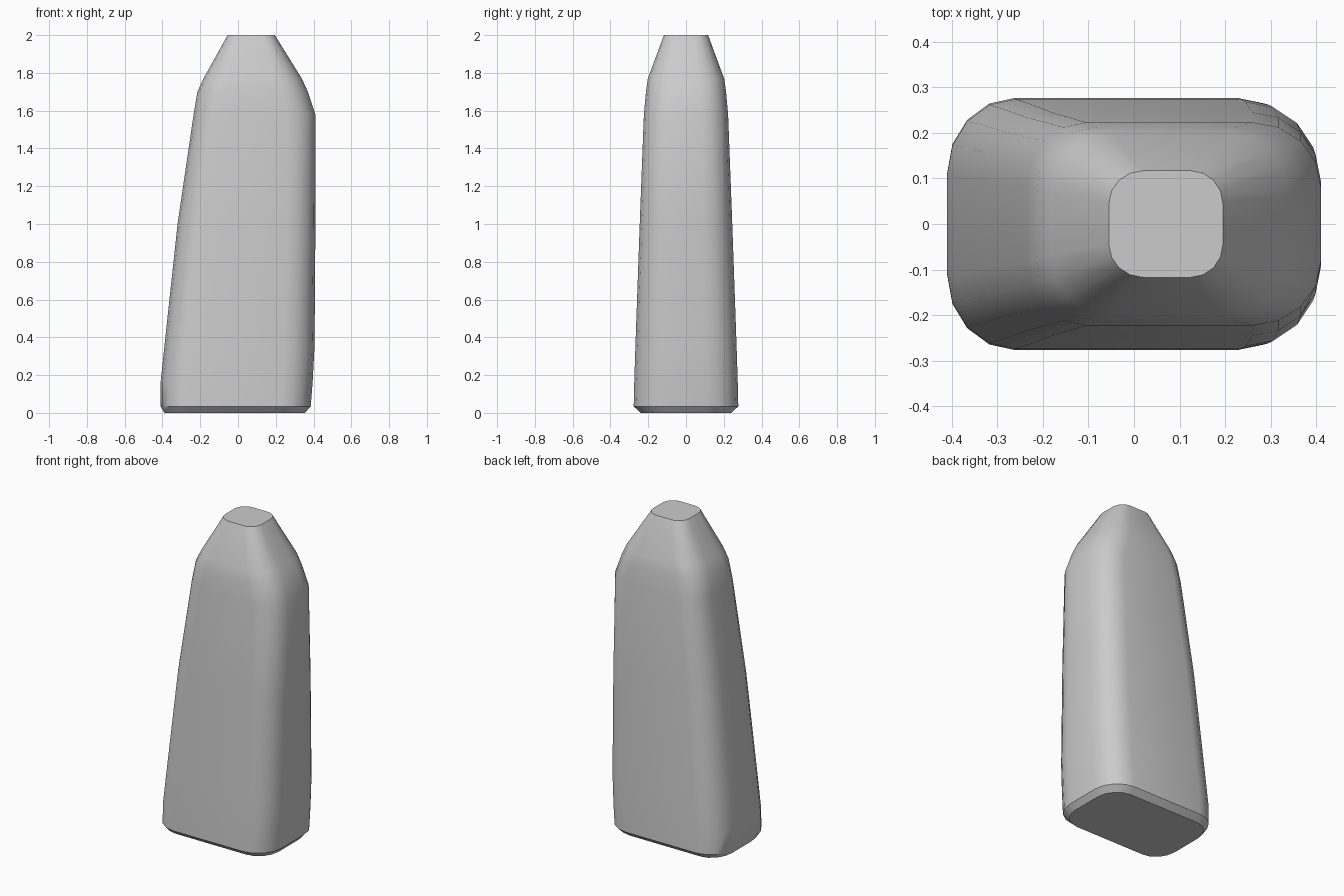
import bpy, bmesh
from math import cos, sin, pi, radians

cube = bpy.data.objects.get("Cube")
if cube:
    bpy.data.objects.remove(cube, do_unlink=True)

grey = bpy.data.materials.new("light_grey")
grey.use_nodes = True
colour = (0.6, 0.6, 0.6, 1)
grey.diffuse_color = colour
grey.node_tree.nodes["Principled BSDF"].inputs["Base Color"].default_value = colour

# Levels: height, right x, left x, half depth, right and left corner widths, corner depth
levels = [
    (0.00, -0.39, 0.355, 0.24, 0.12, 0.13, 0.14),
    (0.035, -0.41, 0.385, 0.277, 0.15, 0.16, 0.165),
    (0.16, -0.41, 0.395, 0.274, 0.15, 0.16, 0.165),
    (0.35, -0.39, 0.405, 0.268, 0.15, 0.16, 0.16),
    (1.00, -0.32, 0.41, 0.245, 0.14, 0.15, 0.15),
    (1.58, -0.235, 0.41, 0.223, 0.13, 0.15, 0.14),
    (1.70, -0.215, 0.37, 0.212, 0.13, 0.15, 0.14),
    (1.77, -0.183, 0.338, 0.202, 0.13, 0.14, 0.135),
    (2.00, -0.055, 0.195, 0.117, 0.075, 0.07, 0.072),
]
STEPS = 4


def outline(z, right, left, depth, wide_r, wide_l, deep):
    """Rounded rectangle with elliptical corners, anticlockwise from above."""
    points = []
    for corner in range(4):
        on_left = corner in (0, 3)
        width = wide_l if on_left else wide_r
        cx = left - width if on_left else right + width
        cy = (depth - deep) * (1 if corner < 2 else -1)
        for i in range(STEPS + 1):
            a = (corner + i / STEPS) * pi / 2
            points.append((cx + width * cos(a), cy + deep * sin(a), z))
    return points


# Tapered body lofted through the levels, closed at both ends
bm = bmesh.new()
rings = [[bm.verts.new(p) for p in outline(*level)] for level in levels]
for low, high in zip(rings, rings[1:]):
    for i in range(len(low)):
        j = (i + 1) % len(low)
        bm.faces.new((low[i], low[j], high[j], high[i]))
bm.faces.new(rings[0][::-1])
bm.faces.new(rings[-1])

mesh = bpy.data.meshes.new("tapered_body")
bm.to_mesh(mesh)
bm.free()
mesh.materials.append(grey)
body = bpy.data.objects.new("tapered_body", mesh)
bpy.context.collection.objects.link(body)

# Smooth sides with crisp end caps
bpy.context.view_layer.objects.active = body
body.select_set(True)
bpy.ops.object.shade_smooth_by_angle(angle=radians(35))
